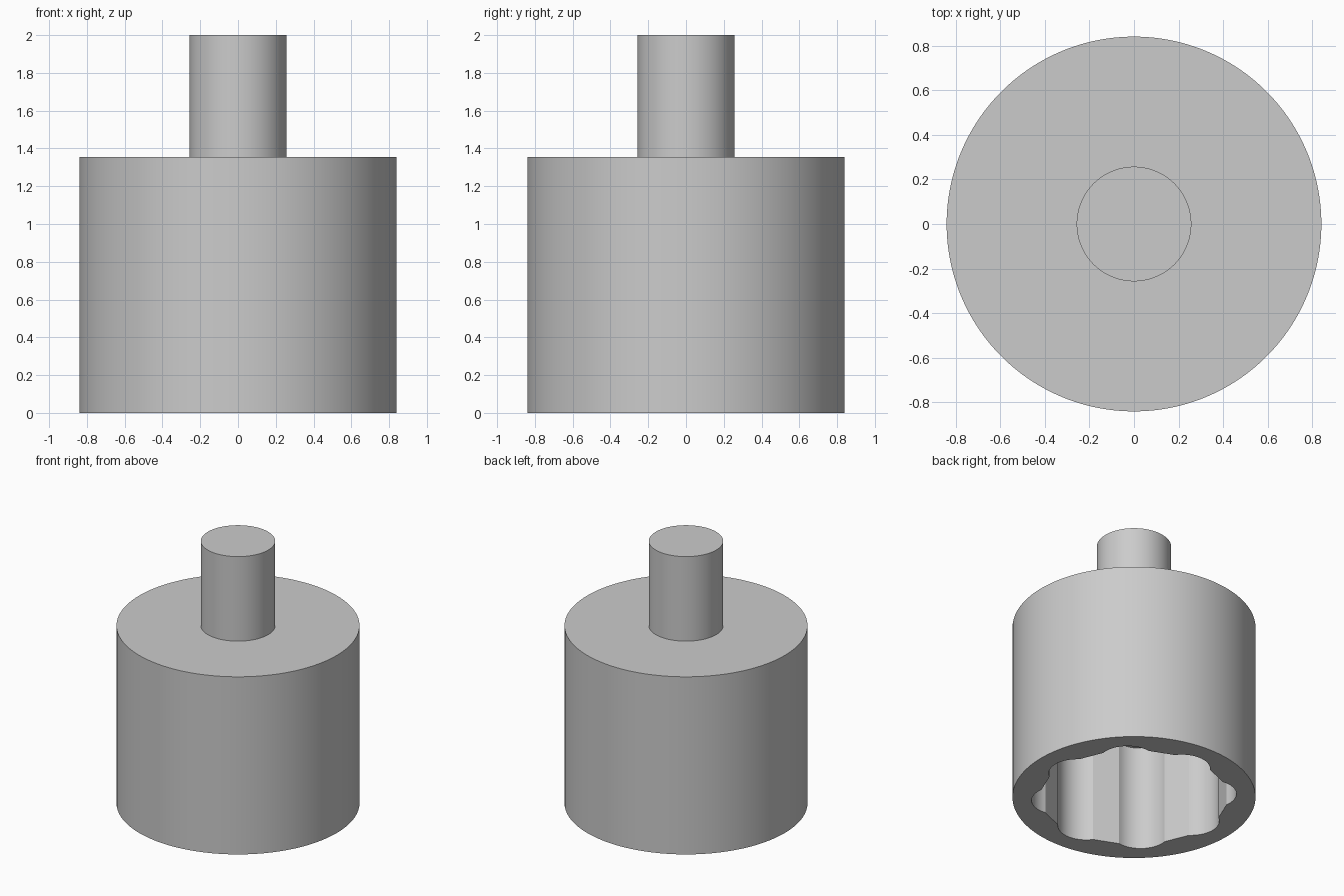
import bpy, bmesh
from math import sin, cos, sqrt, radians, tau

cube = bpy.data.objects.get("Cube")
if cube:
    bpy.data.objects.remove(cube, do_unlink=True)

# Single plain grey metal
grey = bpy.data.materials.new("grey_metal")
grey.use_nodes = True
colour = (0.6, 0.6, 0.6, 1)
grey.diffuse_color = colour
grey.node_tree.nodes["Principled BSDF"].inputs["Base Color"].default_value = colour

SEGMENTS = 256
LOBES = 8
LOBE_ROUND, LOBE_CENTRE = 0.195, 0.515   # groove radius and its distance from the axis
LOBE_HALF = radians(14.1)                # half angle of a groove
FLAT = 0.642                             # distance of the flats between grooves


def bore(angle):
    """Radius of the grooved bore at an angle."""
    step = tau / LOBES
    a = (angle + step / 2) % step - step / 2
    if abs(a) <= LOBE_HALF:
        return LOBE_CENTRE * cos(a) + sqrt(LOBE_ROUND**2 - (LOBE_CENTRE * sin(a))**2)
    return FLAT / cos(step / 2 - abs(a))


def circle(radius):
    return lambda angle: radius


def stack(name, rings):
    """Join rings of (radius function, height) into a closed solid."""
    bm = bmesh.new()
    loops = []
    for radius, z in rings:
        angles = [tau * i / SEGMENTS for i in range(SEGMENTS)]
        loops.append([bm.verts.new((radius(a) * cos(a), radius(a) * sin(a), z)) for a in angles])
    for low, high in zip(loops, loops[1:]):
        for i in range(SEGMENTS):
            j = (i + 1) % SEGMENTS
            bm.faces.new((low[i], low[j], high[j], high[i]))
    bm.faces.new(loops[0])
    bm.faces.new(loops[-1])
    bmesh.ops.recalc_face_normals(bm, faces=bm.faces)
    for face in bm.faces:
        face.smooth = True
    mesh = bpy.data.meshes.new(name)
    bm.to_mesh(mesh)
    bm.free()
    mesh.set_sharp_from_angle(angle=radians(20))
    mesh.materials.append(grey)
    obj = bpy.data.objects.new(name, mesh)
    bpy.context.collection.objects.link(obj)
    return obj


# Body: bore ceiling, bore mouth, outer rim, top
stack("socket_body", [(bore, 0.8), (bore, 0), (circle(0.84), 0), (circle(0.84), 1.355)])

# Drive shaft standing on the body
stack("drive_shaft", [(circle(0.257), 1.355), (circle(0.257), 2)])
